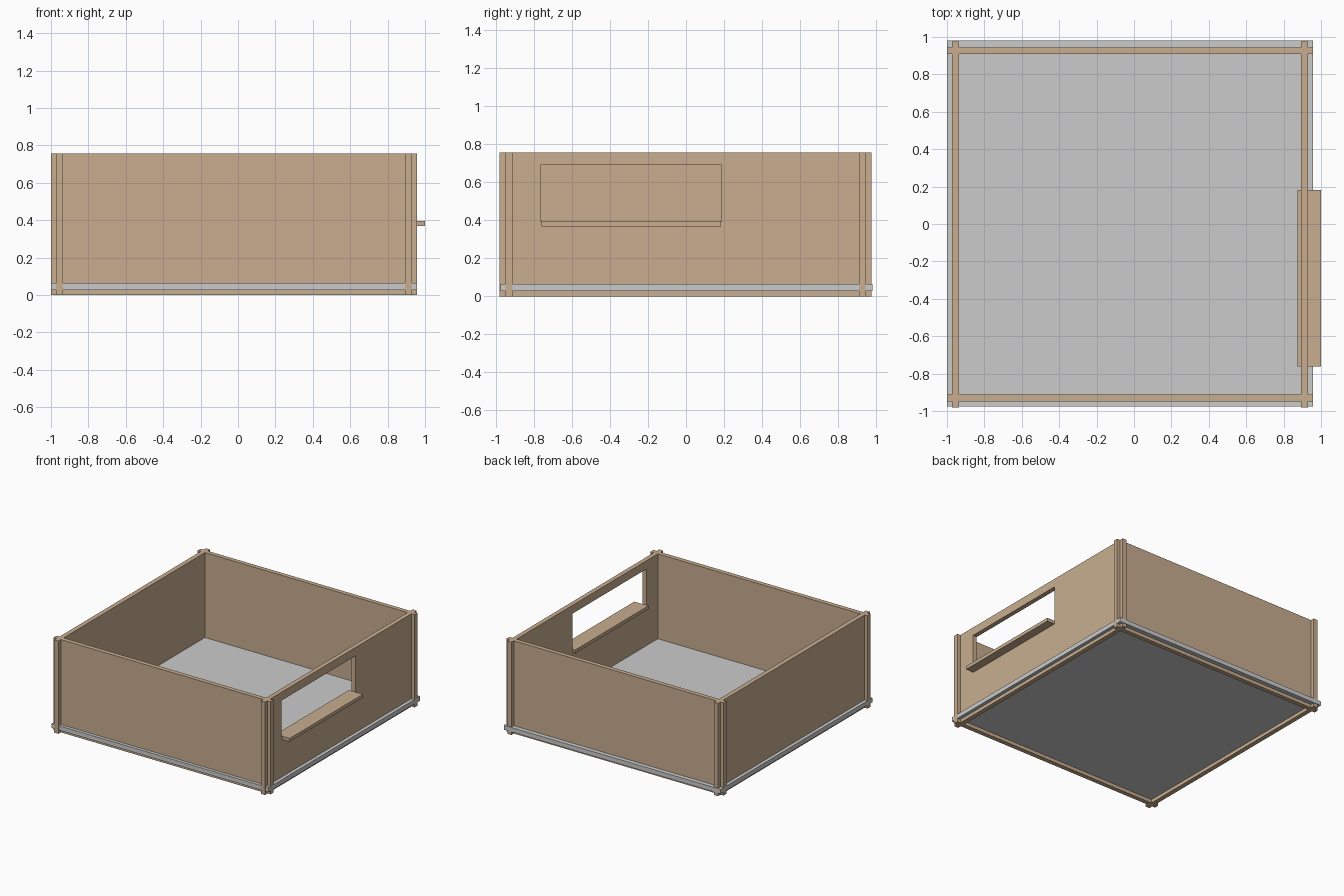
import bpy, bmesh

if "Cube" in bpy.data.objects:
    bpy.data.objects.remove(bpy.data.objects["Cube"])

wood = bpy.data.materials.new("wood")
wood.diffuse_color = (0.58, 0.42, 0.28, 1)
wood.use_nodes = True
wood.node_tree.nodes["Principled BSDF"].inputs["Base Color"].default_value = wood.diffuse_color


def make_object(name, bm, mat):
    bmesh.ops.recalc_face_normals(bm, faces=bm.faces[:])
    mesh = bpy.data.meshes.new(name)
    bm.to_mesh(mesh)
    bm.free()
    if mat:
        mesh.materials.append(mat)
    obj = bpy.data.objects.new(name, mesh)
    bpy.context.collection.objects.link(obj)
    return obj


def box(name, x, y, z, mat=wood):
    """Box between (min, max) limits on each axis."""
    bm = bmesh.new()
    bmesh.ops.create_cube(bm, size=1)
    for v in bm.verts:
        v.co = [lim[0] if c < 0 else lim[1] for c, lim in zip(v.co, (x, y, z))]
    return make_object(name, bm, mat)


def framed_panel(name, x, outer, inner, mat=wood):
    """Panel in the YZ plane with a rectangular opening; rects are (y0, z0, y1, z1)."""
    bm = bmesh.new()
    loops = []
    for y0, z0, y1, z1 in (outer, inner):
        corners = ((y0, z0), (y1, z0), (y1, z1), (y0, z1))
        loops.append([bm.verts.new((x[0], y, z)) for y, z in corners])
    o, i = loops
    faces = [bm.faces.new((o[k], o[(k + 1) % 4], i[(k + 1) % 4], i[k])) for k in range(4)]
    geom = bmesh.ops.extrude_face_region(bm, geom=faces, use_keep_orig=True)["geom"]
    moved = [g for g in geom if isinstance(g, bmesh.types.BMVert)]
    bmesh.ops.translate(bm, vec=(x[1] - x[0], 0, 0), verts=moved)
    return make_object(name, bm, mat)


X = (-1.0, 0.958)      # overall length of front and back walls
Y = (-0.981, 0.976)    # overall length of side walls
H = (0.0, 0.757)       # wall height

# Front and back walls, running past the side walls at the corners
for name, y in (("front_wall", (-0.949, -0.912)), ("back_wall", (0.909, 0.945))):
    box(name, X, y, H)

# Solid left wall
box("left_wall", (-0.973, -0.935), Y, H)

# Right wall with the serving hatch opening
framed_panel("right_wall", (0.893, 0.930),
             (Y[0], H[0], Y[1], H[1]), (-0.765, 0.394, 0.186, 0.689))

# Ledge under the opening
box("hatch_ledge", (0.873, 1.0), (-0.761, 0.183), (0.368, 0.396))

# Floor plate, slightly raised and sticking out past the walls
box("floor_plate", X, (-0.975, 0.981), (0.028, 0.064), None)
